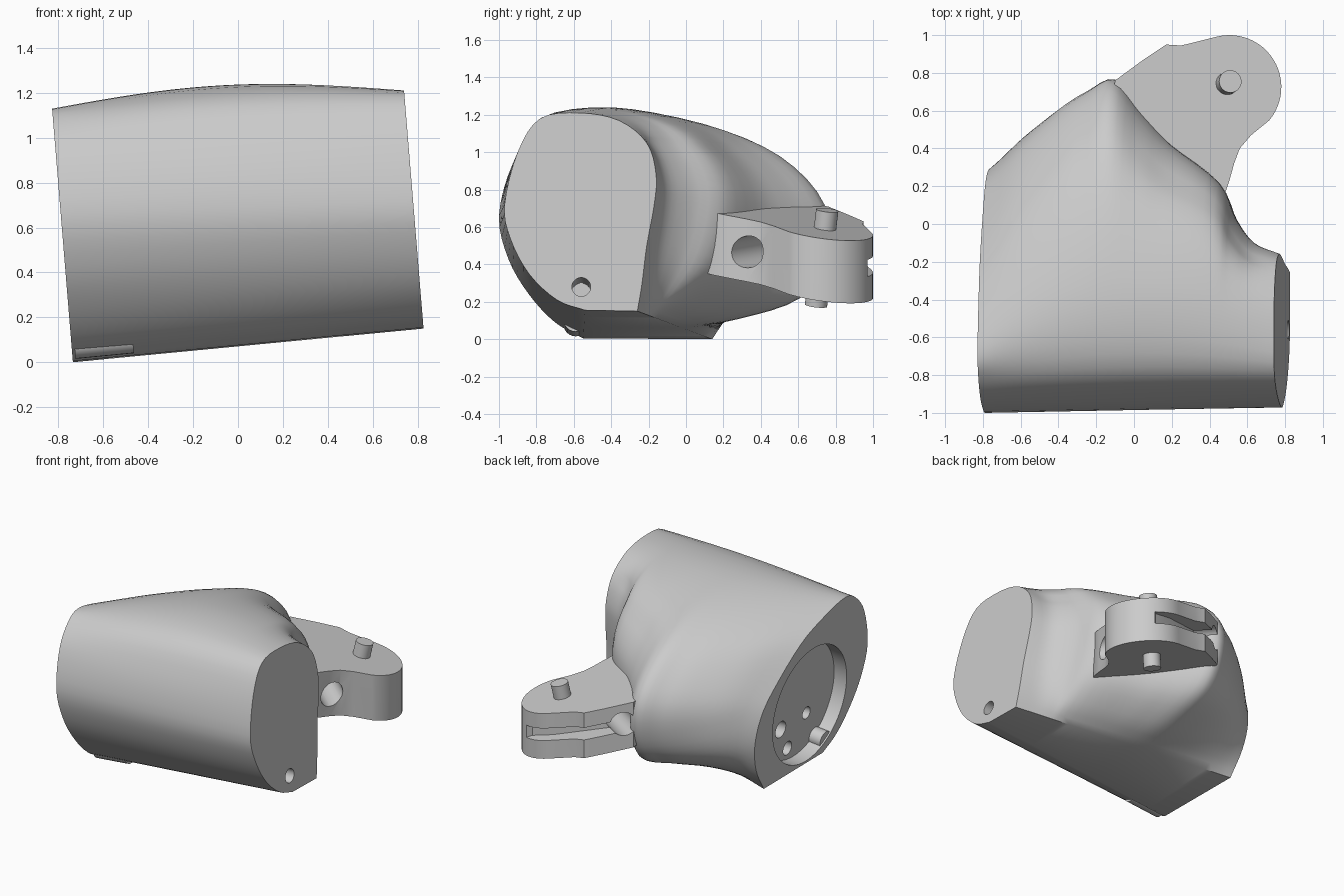
import bpy, bmesh, math
from mathutils import Vector

cube = bpy.data.objects.get("Cube")
if cube:
    bpy.data.objects.remove(cube)

grey = bpy.data.materials.new("plain_grey")
grey.use_nodes = True
grey.diffuse_color = (0.6, 0.6, 0.6, 1)
grey.node_tree.nodes["Principled BSDF"].inputs["Base Color"].default_value = (0.6, 0.6, 0.6, 1)


def make(name, bm):
    bm.normal_update()
    bmesh.ops.recalc_face_normals(bm, faces=bm.faces)
    mesh = bpy.data.meshes.new(name)
    bm.to_mesh(mesh)
    bm.free()
    mesh.materials.append(grey)
    ob = bpy.data.objects.new(name, mesh)
    bpy.context.collection.objects.link(ob)
    return ob


def rod(name, start, end, radius, sides=40):
    start, end = Vector(start), Vector(end)
    bm = bmesh.new()
    bmesh.ops.create_cone(bm, cap_ends=True, segments=sides, radius1=radius,
                          radius2=radius, depth=(end - start).length)
    turn = (end - start).to_track_quat('Z', 'Y').to_matrix().to_4x4()
    turn.translation = (start + end) / 2
    bm.transform(turn)
    return make(name, bm)


def loft(name, rings):
    """Skin closed rings and cap both ends."""
    bm = bmesh.new()
    rings = [[bm.verts.new(p) for p in ring] for ring in rings]
    for r, s in zip(rings, rings[1:]):
        for i in range(len(r)):
            j = (i + 1) % len(r)
            bm.faces.new((r[i], r[j], s[j], s[i]))
    bm.faces.new(rings[0])
    bm.faces.new(rings[-1])
    return make(name, bm)


def activate(ob):
    bpy.ops.object.select_all(action='DESELECT')
    ob.select_set(True)
    bpy.context.view_layer.objects.active = ob


def cut(ob, cutter):
    mod = ob.modifiers.new("cut", 'BOOLEAN')
    mod.operation, mod.solver, mod.object = 'DIFFERENCE', 'EXACT', cutter
    activate(ob)
    bpy.ops.object.modifier_apply(modifier=mod.name)
    bpy.data.objects.remove(cutter)


def smooth(ob, angle=35):
    activate(ob)
    bpy.ops.object.shade_smooth_by_angle(angle=math.radians(angle))


def spline(pts, steps):
    """Points along a Catmull-Rom curve through pts."""
    pts = [Vector(p) for p in pts]
    ext = [2 * pts[0] - pts[1]] + pts + [2 * pts[-1] - pts[-2]]
    out = []
    for a, b, c, d in zip(ext, ext[1:], ext[2:], ext[3:]):
        for k in range(steps):
            t = k / steps
            out.append(b + (c - a) * t / 2 + (a - 2.5 * b + 2 * c - d / 2) * t ** 2
                       + (1.5 * (b - c) + (d - a) / 2) * t ** 3)
    return out + [pts[-1]]


# Sections (y, z): from the lower back corner, over the top, to the lower front
left_end = [(.14, 0), (.25, .18), (.29, .38), (.24, .58), (.11, .74), (-.18, .97), (-.45, 1.08),
            (-.68, 1.13), (-.81, 1.08), (-.93, .93), (-1, .66), (-.95, .43), (-.84, .24),
            (-.7, .09), (-.55, .005)]
right_end = [(-.26, .15), (-.235, .3), (-.21, .5), (-.17, .72), (-.16, .88), (-.21, 1.05),
             (-.36, 1.17), (-.57, 1.21), (-.78, 1.18), (-.9, 1), (-.97, .72), (-.94, .54),
             (-.84, .35), (-.69, .21), (-.54, .155)]
# Middle section: its back and top swell out, its front and floor run straight
swell = [(.27, .11), (.6, .22), (.74, .43), (.74, .72), (.5, .98), (.1, 1.15), (-.4, 1.23),
         (-.76, 1.17)]
mid = [Vector(a).lerp(Vector(b), .436) for a, b in zip(left_end, right_end)]
bulge = mid[:1] + swell + mid[9:]
left_end, right_end, mid, bulge = (spline(p, 4) for p in (left_end, right_end, mid, bulge))

# Body: straight run between the ends plus a swelling, narrow at the back, broad on top
stations = spline([(-.785, 0), (-.6, .38), (-.4, .69), (-.25, .87), (-.1, 1), (.05, .8),
                   (.2, .62), (.46, .42), (.55, .19), (.65, .04), (.79, 0)], 4)
rings = []
for x, w in stations:
    t = (x + .785) / 1.575
    broad = math.sin(math.pi * t)
    ring = []
    for i, (a, b, m, c) in enumerate(zip(left_end, right_end, mid, bulge)):
        k = min(max((i / 4 - 5) / 2, 0), 1)
        p = a.lerp(b, t) + (c - m) * (w + (broad - w) * k)
        ring.append((x - .082 * (p.y - .6), p.x, p.y))
    rings.append(ring)
body = loft("body", rings)

# Round recess and drilled holes in the ends
cut(body, rod("recess_cutter", (-1, -.345, .43), (-.67, -.345, .457), .43, 64))
for y, z, r in ((-.17, .3, .06), (-.47, .31, .045), (-.27, .12, .05)):
    cut(body, rod("hole_cutter", (-.9, y, z), (-.45, y, z), r))
cut(body, rod("end_hole_cutter", (.3, -.56, .25), (1, -.56, .29), .05))
smooth(body)


# Lug: rounded plate with sloping top and bottom
def slope(outline, drop):
    return [(x, y, .535 - .2 * (x - .78) - .136 * (y - .75) - drop) for x, y in outline]


outline = [(-.15, .45), (.2, .2), (.4, .05), (.475, .14), (.505, .23), (.53, .32), (.56, .4),
           (.62, .47)]
for k in range(25):
    a = math.radians(-40 + 6 * k)
    outline.append((.505 + .275 * math.cos(a), .725 + .275 * math.sin(a)))
outline += [(.25, .945), (.17, .95), (.05, .87), (-.1, .76)]
lug = loft("lug", [slope(outline, 0), slope(outline, .335)])

# Cross hole through the lug neck, and the groove along its back
cut(lug, rod("neck_hole_cutter", (.8, .12, .43), (-.2, .92, .57), .085))
groove = [(-.05, .7), (.45, .91), (.6, .94), (.75, 1.1), (-.05, 1.1)]
cut(lug, loft("groove_cutter", [slope(groove, .11), slope(groove, .2)]))
smooth(lug)

# Pin through the lug, and the small boss under the body
pin = rod("pin", (.42, .695, .18), (.51, .755, .69), .06, 24)
smooth(pin)
boss = rod("lower_boss", (-.73, -.59, .08), (-.47, -.59, .105), .065, 24)
smooth(boss)
